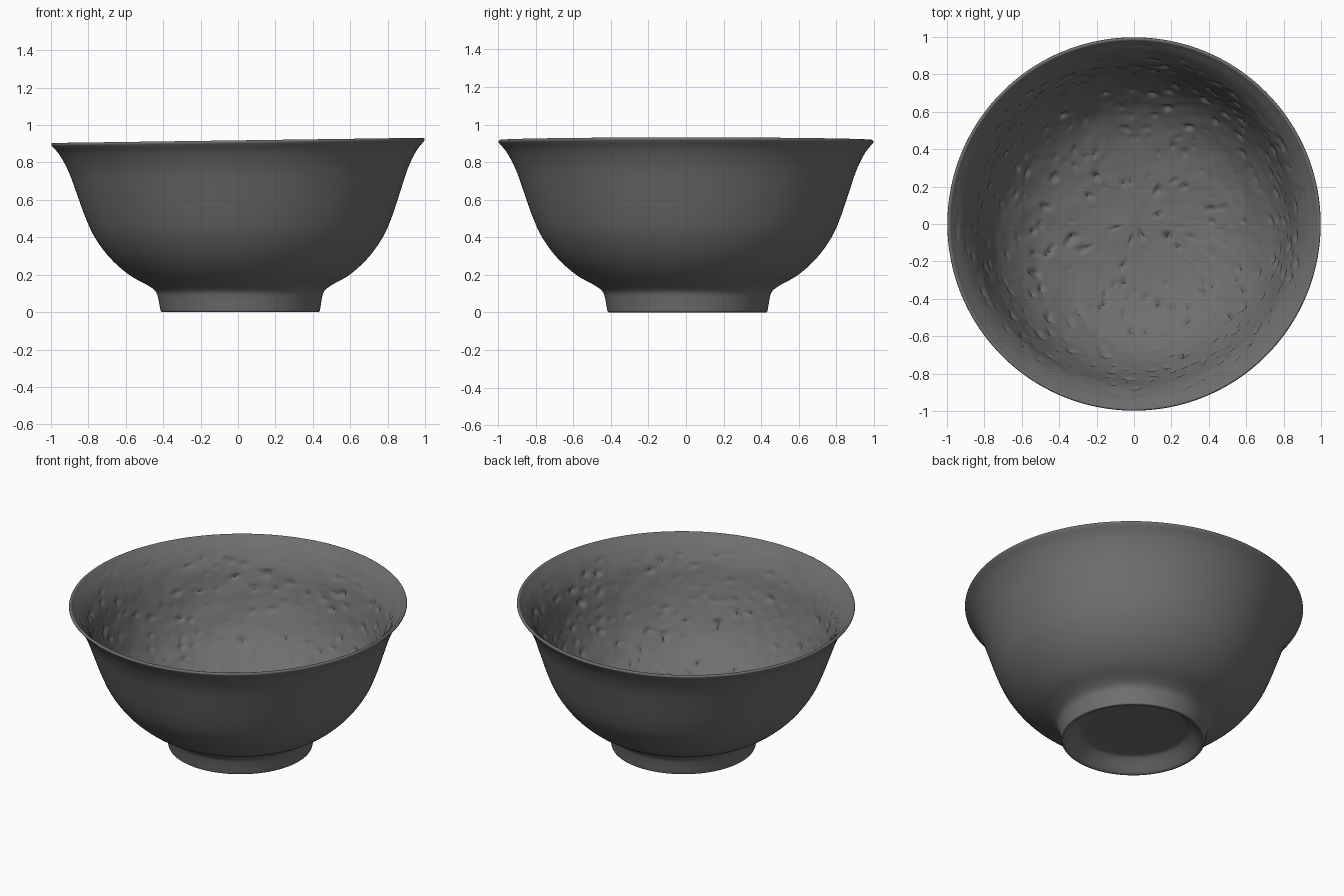
import bpy, bmesh, math
from mathutils import Vector, noise

cube = bpy.data.objects.get("Cube")
if cube:
    bpy.data.objects.remove(cube, do_unlink=True)

SEGMENTS = 288
RIM_Z = 0.918

# Profile sections as (radius, height), from the underside round to the inner floor
recess = [(0.0, 0.085), (0.16, 0.085), (0.30, 0.08), (0.335, 0.068),
          (0.375, 0.03), (0.40, 0.006), (0.412, 0.0)]
outside = [(0.412, 0.0), (0.424, 0.004), (0.429, 0.025), (0.437, 0.07), (0.45, 0.11),
           (0.49, 0.143), (0.59, 0.20), (0.69, 0.29), (0.77, 0.40), (0.82, 0.51),
           (0.865, 0.64), (0.907, 0.76), (0.953, 0.85), (0.992, 0.898), (0.998, 0.908)]
lip = [(0.998, 0.908), (0.995, 0.916), (0.985, RIM_Z), (0.976, 0.908)]
inside = [(0.976, 0.908), (0.926, 0.85), (0.872, 0.76), (0.832, 0.64), (0.788, 0.52),
          (0.73, 0.41), (0.65, 0.315), (0.55, 0.24), (0.41, 0.185), (0.22, 0.155),
          (0.0, 0.147)]


def smooth_path(points, steps):
    """Sample a Catmull-Rom curve through the points."""
    p = [Vector(q) for q in points]
    p = [2 * p[0] - p[1]] + p + [2 * p[-1] - p[-2]]
    out = []
    for i in range(1, len(p) - 2):
        a, b, c, d = p[i - 1:i + 3]
        for s in range(steps):
            t = s / steps
            out.append(0.5 * (2 * b + (c - a) * t + (2 * a - 5 * b + 4 * c - d) * t * t
                              + (3 * b - a - 3 * c + d) * t ** 3))
    return out


outer_path = smooth_path(recess, 3) + smooth_path(outside, 5) + smooth_path(lip, 2)
path = outer_path + smooth_path(inside, 11)

# Lathe the profile
bm = bmesh.new()
rings, inner_verts = [], []
for i, q in enumerate(path[1:], 1):
    ring = []
    for k in range(SEGMENTS):
        a = 2 * math.pi * k / SEGMENTS
        ring.append(bm.verts.new((q.x * math.cos(a), q.x * math.sin(a), q.y)))
    rings.append(ring)
    if i >= len(outer_path):
        inner_verts += ring
for low, high in zip(rings, rings[1:]):
    for k in range(SEGMENTS):
        n = (k + 1) % SEGMENTS
        bm.faces.new((low[k], low[n], high[n], high[k]))

# Close the underside and the inner floor at the centre
for ring, z in ((rings[0], recess[0][1]), (rings[-1], inside[-1][1])):
    tip = bm.verts.new((0, 0, z))
    for k in range(SEGMENTS):
        bm.faces.new((ring[k], ring[(k + 1) % SEGMENTS], tip))
bmesh.ops.recalc_face_normals(bm, faces=bm.faces)
bm.normal_update()

# Rough hand-made glaze inside: broad ripples and small pits, fading out at the lip
offsets = []
for v in inner_verts:
    fade = min(1.0, max(0.0, (0.9 - v.co.z) / 0.12))
    ripple = 0.005 * noise.noise(v.co * 7) + 0.003 * noise.noise(v.co * 17)
    pit = max(0.0, noise.noise(v.co * 21 + Vector((5, 3, 9))) - 0.36)
    offsets.append((v, v.normal * fade * (ripple - 0.05 * pit)))
for v, move in offsets:
    v.co += move

# Slightly uneven throwing: the rim leans and the foot sits off centre
for v in bm.verts:
    h = v.co.z / RIM_Z
    v.co.z += 0.014 * v.co.x * h
    v.co.x += 0.012 * (1 - h)
    v.co.y += 0.008 * (1 - h)

mesh = bpy.data.meshes.new("bowl")
bm.to_mesh(mesh)
bm.free()
bowl = bpy.data.objects.new("bowl", mesh)
bpy.context.collection.objects.link(bowl)

# Dark grey clay
clay = bpy.data.materials.new("dark grey clay")
clay.use_nodes = True
colour = (0.16, 0.16, 0.16, 1)
clay.diffuse_color = colour
bsdf = next(n for n in clay.node_tree.nodes if n.type == 'BSDF_PRINCIPLED')
bsdf.inputs["Base Color"].default_value = colour
mesh.materials.append(clay)

bpy.ops.object.select_all(action='DESELECT')
bowl.select_set(True)
bpy.context.view_layer.objects.active = bowl
bpy.ops.object.shade_smooth_by_angle(angle=math.radians(50))
